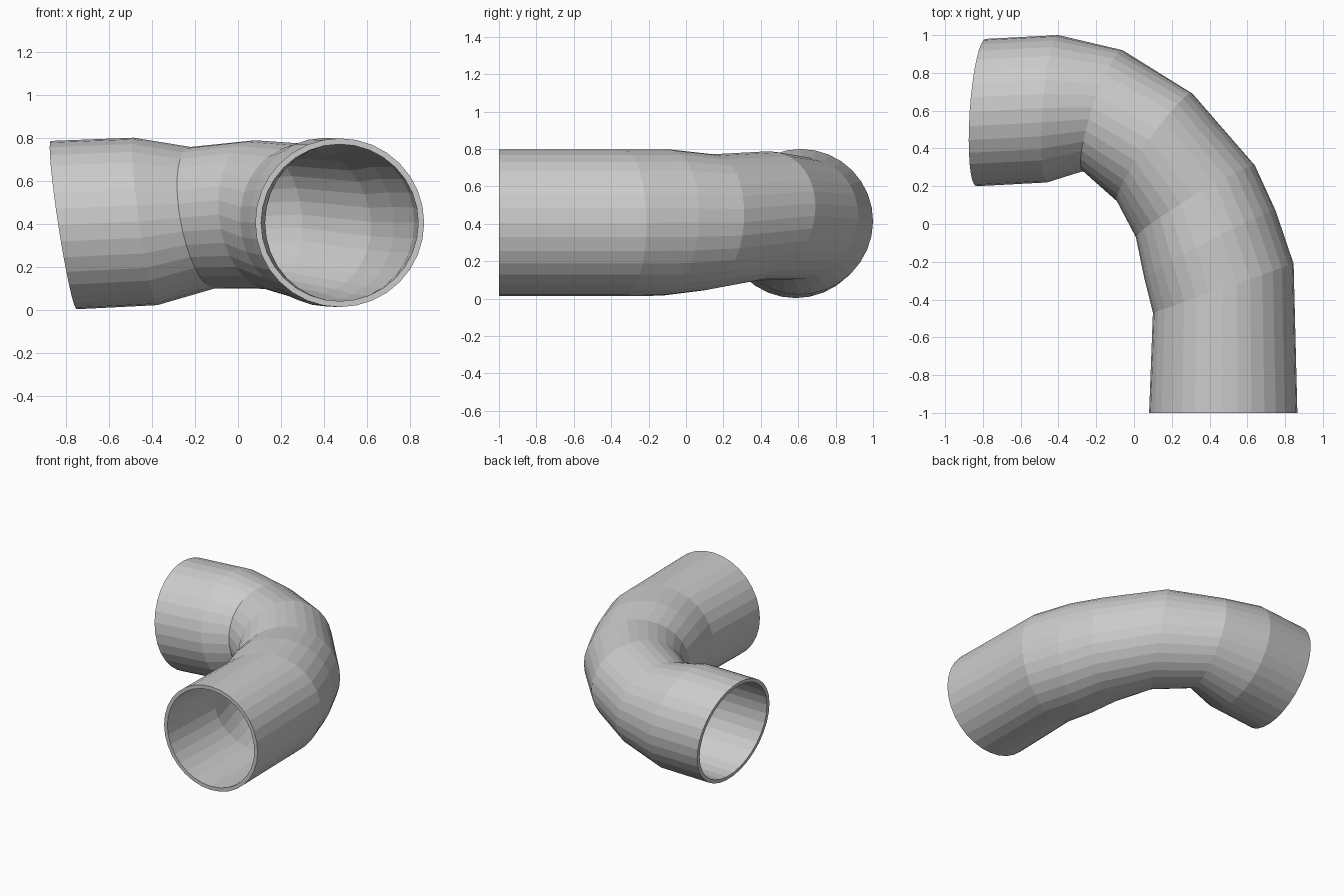
import bpy, bmesh, math
from mathutils import Vector

if "Cube" in bpy.data.objects:
    bpy.data.objects.remove(bpy.data.objects["Cube"])

SIDES = 32
# Pipe sections: outer bend point (x, y), inner bend point (x, y), centre z, half-up vector
SECTIONS = [
    ((0.865, -1.00), (0.08, -1.00), 0.405, (0.0, 0.0, 0.392)),
    ((0.845, -0.21), (0.10, -0.47), 0.405, (0.0, 0.0, 0.392)),
    ((0.75, 0.07), (0.055, -0.29), 0.407, (-0.01, 0.02, 0.391)),
    ((0.64, 0.31), (0.01, -0.07), 0.408, (-0.015, 0.025, 0.364)),
    ((0.31, 0.69), (-0.09, 0.12), 0.443, (-0.03, 0.04, 0.345)),
    ((-0.06, 0.92), (-0.27, 0.28), 0.428, (-0.055, 0.018, 0.329)),
    ((-0.40, 1.00), (-0.46, 0.22), 0.411, (-0.055, 0.004, 0.389)),
    ((-0.785, 0.98), (-0.835, 0.20), 0.394, (-0.06, 0.004, 0.391)),
]


def add_shell(bm, scale):
    rings = []
    for outer, inner, z, up in SECTIONS:
        a, b, u = Vector((*outer, z)), Vector((*inner, z)), Vector(up)
        c, s = (a + b) / 2, (a - b) / 2
        ring = []
        for i in range(SIDES):
            t = 2 * math.pi * i / SIDES
            ring.append(bm.verts.new(c + scale * (s * math.cos(t) + u * math.sin(t))))
        rings.append(ring)
    for r0, r1 in zip(rings, rings[1:]):
        bridge(bm, r0, r1)
    return rings


def bridge(bm, r0, r1):
    for i in range(SIDES):
        j = (i + 1) % SIDES
        bm.faces.new((r0[i], r0[j], r1[j], r1[i]))


# Bent pipe: outer wall, inner wall and the two end rims
bm = bmesh.new()
outer_wall = add_shell(bm, 1.0)
inner_wall = add_shell(bm, 0.93)
for end in (0, -1):
    bridge(bm, outer_wall[end], inner_wall[end])
bmesh.ops.recalc_face_normals(bm, faces=bm.faces)
mesh = bpy.data.meshes.new("pipe_elbow")
bm.to_mesh(mesh)
bm.free()
pipe = bpy.data.objects.new("pipe_elbow", mesh)
bpy.context.collection.objects.link(pipe)
